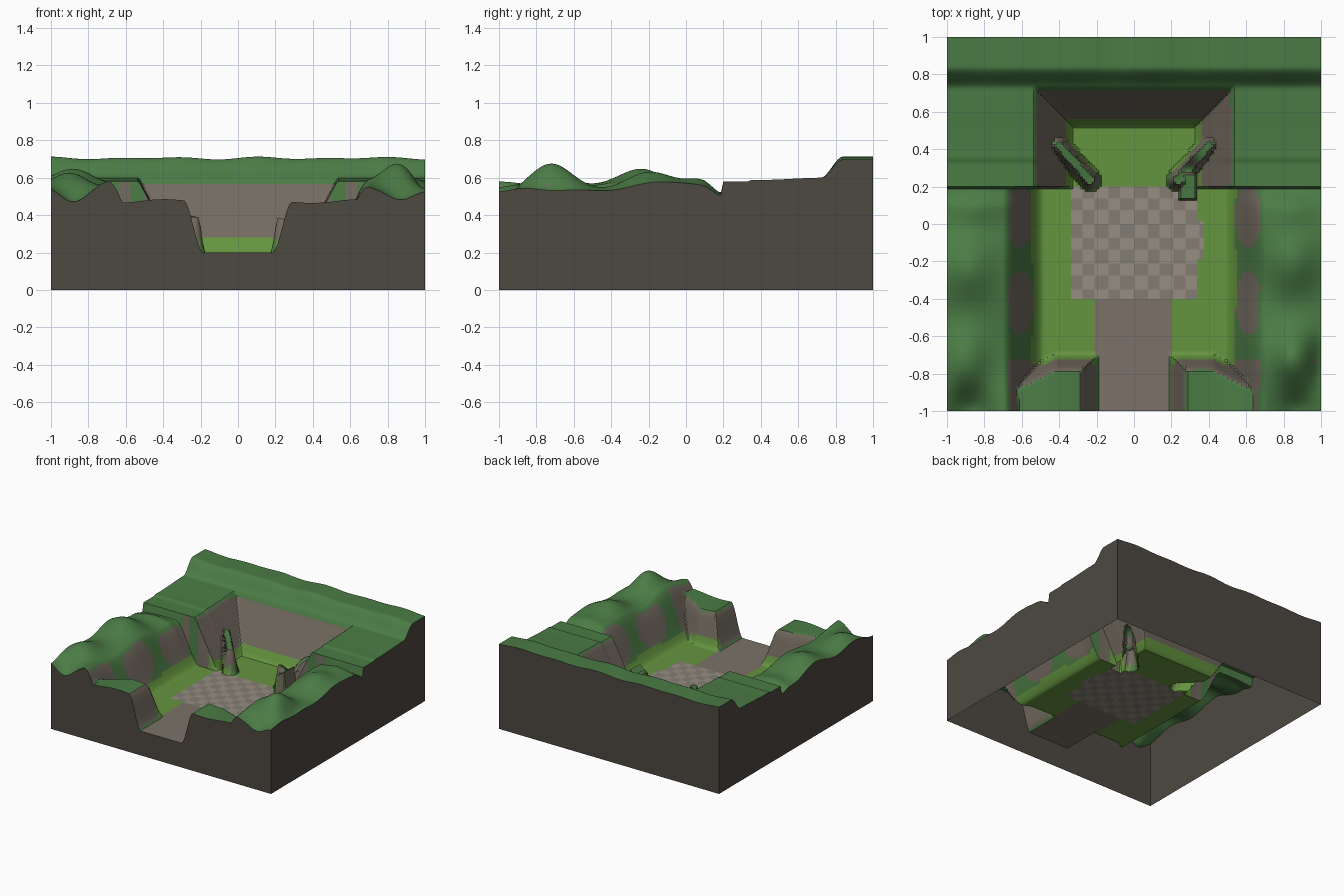
import bpy, bmesh, math
from mathutils import Vector

if "Cube" in bpy.data.objects:
    bpy.data.objects.remove(bpy.data.objects["Cube"])

N = 160                      # grid cells per side
STEP = 2 / N
FLOOR = 0.2


def ramp(a, b, t, smooth=True):
    t = max(0.0, min(1.0, (t - a) / (b - a)))
    return t * t * (3 - 2 * t) if smooth else t


def mix(a, b, t):
    return a + (b - a) * t


def bump(x, y, cx, cy, rx, ry):
    return math.exp(-((x - cx) / rx) ** 2 - ((y - cy) / ry) ** 2)


# (centre x, centre y, radius x, radius y, height) of the side hills
HILLS = [(-0.90, -0.72, 0.14, 0.17, 0.10), (-0.88, -0.22, 0.15, 0.17, 0.09),
         (0.85, -0.72, 0.11, 0.15, 0.11), (0.84, -0.22, 0.14, 0.17, 0.09),
         (-0.85, 0.08, 0.12, 0.09, 0.03), (0.85, 0.08, 0.12, 0.09, 0.03),
         (-0.88, -1.0, 0.11, 0.12, -0.10), (0.87, -1.0, 0.09, 0.10, -0.05),
         (1.0, -0.72, 0.06, 0.14, -0.05), (-0.66, -0.95, 0.10, 0.25, 0.03),
         (0.66, -0.95, 0.10, 0.25, 0.03)]


def side_hills(x, y):
    ax = abs(x)
    crest = 0.545 + sum(h * bump(x, y, cx, cy, rx, ry) for cx, cy, rx, ry, h in HILLS)
    crest += 0.02 * math.sin(9 * y + 2 * x)
    crest -= 0.03 * ramp(0.08, 0.19, y)
    return mix(FLOOR, crest, ramp(0.48, 0.70, ax))


def gate_shelf(x, y):
    # raised shoulders beside the front entrance
    ax = abs(x)
    t = min(ramp(0.185, 0.29, ax), 1 - ramp(-0.79, -0.69, y + max(0, ax - 0.42) * 0.5))
    return mix(FLOOR, 0.475 + 0.01 * math.sin(12 * x), t)


def back_terrace(x, y):
    ax = abs(x)
    pit = max(ramp(0.33, 0.53, ax, False), ramp(0.52, 0.73, y, False))
    top = 0.58 + 0.008 * ramp(0.33, 0.35, y) + 0.012 * ramp(0.4, 0.73, y)
    ridge = 0.105 + 0.008 * math.sin(14 * x) * math.cos(3 * x)
    return mix(FLOOR, top, pit) + ridge * ramp(0.72, 0.84, y)


def fin(x, y):
    # diagonal rock buttress standing on the pit floor
    a, d = Vector((0.235, 0.235)), Vector((0.165, 0.185))
    p = Vector((abs(x), y)) - a
    t = max(0, min(1, p.dot(d) / d.length_squared))
    dist = (p - d * t).length
    top = 0.39 + 0.04 * t
    if x > 0:
        top -= 0.10 * bump(x, y, 0.29, 0.29, 0.06, 0.06)
    return mix(FLOOR, top, 1 - ramp(0.028, 0.055, dist, False))


def height(x, y):
    if y > 0.199:
        z = back_terrace(x, y)
    else:
        z = side_hills(x, y)
        if y < -0.6:
            z = max(z, gate_shelf(x, y))
    z = max(z, fin(x, y))
    if 0.245 < x < 0.335 and 0.125 < y < 0.27:      # block leaning on right fin
        z = max(z, mix(0.33, 0.39, (x - 0.245) / 0.09))
    return z


COLORS = {"grass": (0.07, 0.20, 0.06), "meadow": (0.13, 0.30, 0.05),
          "rock": (0.17, 0.145, 0.115), "path": (0.20, 0.17, 0.14),
          "tile_light": (0.30, 0.27, 0.22), "tile_dark": (0.23, 0.205, 0.17),
          "earth": (0.075, 0.065, 0.052)}
NAMES = list(COLORS)


def make_mat(name):
    m = bpy.data.materials.new(name)
    m.diffuse_color = (*COLORS[name], 1)
    m.use_nodes = True
    m.node_tree.nodes["Principled BSDF"].inputs["Base Color"].default_value = m.diffuse_color
    return m


MATS = {n: make_mat(n) for n in NAMES}


def surface(x, y, z, nz):
    if z < 0.23 and nz > 0.8:
        if -0.34 < x < (0.37 if -0.19 < y < 0.01 else 0.34) and -0.4 < y < 0.2:
            even = (math.floor(x / 0.07) + math.floor(y / 0.07)) % 2
            return "tile_light" if even else "tile_dark"
        if -0.215 < x < 0.205 and y < -0.4:
            return "path"
        return "meadow"
    if nz < 0.62 and z > 0.27:
        if y > 0.21 or y < -0.72:
            return "rock" if z < 0.575 else "grass"
        ax = abs(x)                                  # bare patches on pit sides
        for cy in (-0.42, 0.04):
            if ((ax - 0.61) / 0.07) ** 2 + ((y - cy) / 0.17) ** 2 < 1:
                return "rock"
        return "rock" if ax < 0.5 else "grass"
    if z < 0.29 and abs(x) > 0.2 or (z < 0.29 and y > 0.4):
        return "meadow" if y > -0.75 else "rock"
    return "grass"


def add_object(name, bm, mats):
    me = bpy.data.meshes.new(name)
    bm.to_mesh(me)
    bm.free()
    ob = bpy.data.objects.new(name, me)
    bpy.context.collection.objects.link(ob)
    for m in mats:
        me.materials.append(MATS[m])
    return ob


# terrain surface
bm = bmesh.new()
coords = [-1 + i * STEP for i in range(N + 1)]
grid = [[bm.verts.new((x, y, height(x, y))) for x in coords] for y in coords]
for j in range(N):
    for i in range(N):
        f = bm.faces.new((grid[j][i], grid[j][i + 1], grid[j + 1][i + 1], grid[j + 1][i]))
        f.normal_update()
        c = f.calc_center_median()
        f.material_index = NAMES.index(surface(c.x, c.y, c.z, f.normal.z))
terrain = add_object("terrain", bm, NAMES)
bpy.context.view_layer.objects.active = terrain
terrain.select_set(True)
bpy.ops.object.shade_smooth_by_angle(angle=math.radians(35))

# earth sides, open underneath
bm = bmesh.new()
rim = [(x, -1) for x in coords[:-1]] + [(1, y) for y in coords[:-1]]
rim += [(-x, 1) for x in coords[:-1]] + [(-1, -y) for y in coords[:-1]]
top = [bm.verts.new((x, y, height(x, y))) for x, y in rim]
low = [bm.verts.new((x, y, 0)) for x, y in rim]
for i in range(len(rim)):
    k = (i + 1) % len(rim)
    bm.faces.new((low[i], low[k], top[k], top[i]))
add_object("earth_sides", bm, ["earth"])
